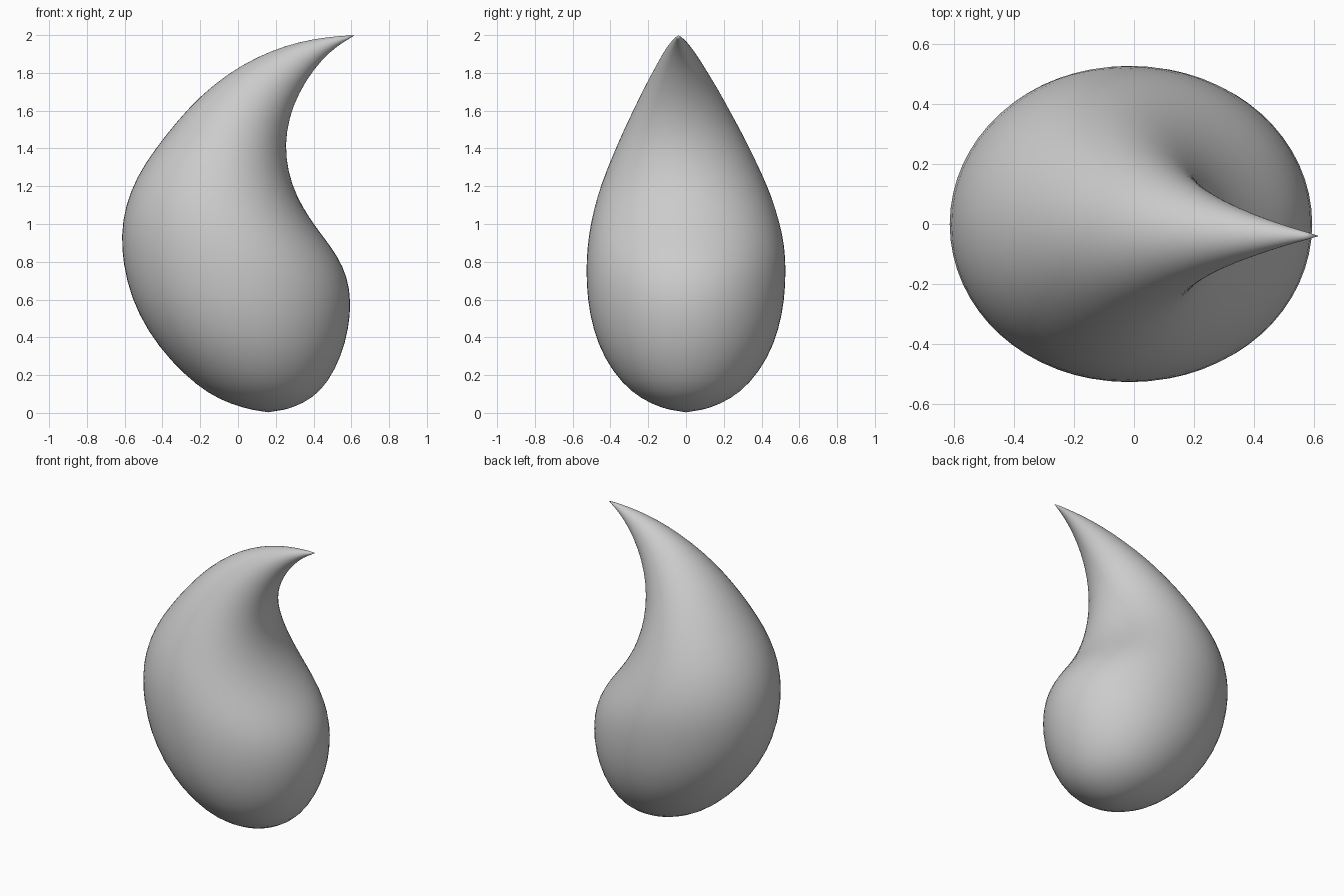
import bpy, bmesh, math

if "Cube" in bpy.data.objects:
    bpy.data.objects.remove(bpy.data.objects["Cube"])

# Tilted cross-sections, base to tip: left x, left z, right x, right z, half depth in y
SECTIONS = [
    (0.03, 0.025, 0.29, 0.025, 0.13),
    (-0.10, 0.07, 0.40, 0.08, 0.24),
    (-0.22, 0.145, 0.48, 0.165, 0.34),
    (-0.36, 0.275, 0.55, 0.30, 0.435),
    (-0.48, 0.43, 0.59, 0.45, 0.495),
    (-0.57, 0.61, 0.602, 0.59, 0.525),
    (-0.612, 0.79, 0.583, 0.72, 0.532),
    (-0.622, 0.94, 0.53, 0.83, 0.525),
    (-0.602, 1.09, 0.46, 0.925, 0.503),
    (-0.54, 1.25, 0.38, 1.03, 0.465),
    (-0.44, 1.40, 0.31, 1.15, 0.41),
    (-0.32, 1.55, 0.265, 1.28, 0.345),
    (-0.20, 1.68, 0.25, 1.42, 0.275),
    (-0.05, 1.80, 0.27, 1.56, 0.207),
    (0.10, 1.885, 0.32, 1.69, 0.145),
    (0.25, 1.945, 0.40, 1.82, 0.093),
    (0.40, 1.98, 0.49, 1.915, 0.05),
    (0.53, 1.995, 0.56, 1.965, 0.02),
]
SEGMENTS = 32


def lean(z):
    """Small sideways drift of the tip toward -y."""
    return -0.04 * max(0.0, (z - 0.9) / 1.1)


bm = bmesh.new()

# Elliptical rings
rings = []
for lx, lz, rx, rz, depth in SECTIONS:
    ring = []
    for i in range(SEGMENTS):
        a = 2 * math.pi * i / SEGMENTS
        t = (1 + math.cos(a)) / 2
        z = lz + (rz - lz) * t
        y = depth * math.sin(a) + lean((lz + rz) / 2)
        ring.append(bm.verts.new((lx + (rx - lx) * t, y, z)))
    rings.append(ring)

# Skin between rings, closed at base and tip
base = bm.verts.new((0.16, 0, 0))
tip = bm.verts.new((0.625, -0.04, 2.0))
for i in range(SEGMENTS):
    j = (i + 1) % SEGMENTS
    for low, high in zip(rings, rings[1:]):
        bm.faces.new((low[i], low[j], high[j], high[i]))
    bm.faces.new((base, rings[0][j], rings[0][i]))
    bm.faces.new((tip, rings[-1][i], rings[-1][j]))
bmesh.ops.recalc_face_normals(bm, faces=bm.faces)
for face in bm.faces:
    face.smooth = True

mesh = bpy.data.meshes.new("curved_drop")
bm.to_mesh(mesh)
bm.free()
drop = bpy.data.objects.new("curved_drop", mesh)
bpy.context.collection.objects.link(drop)

# Soften the surface
soften = drop.modifiers.new("soften", 'SUBSURF')
soften.levels = soften.render_levels = 1
